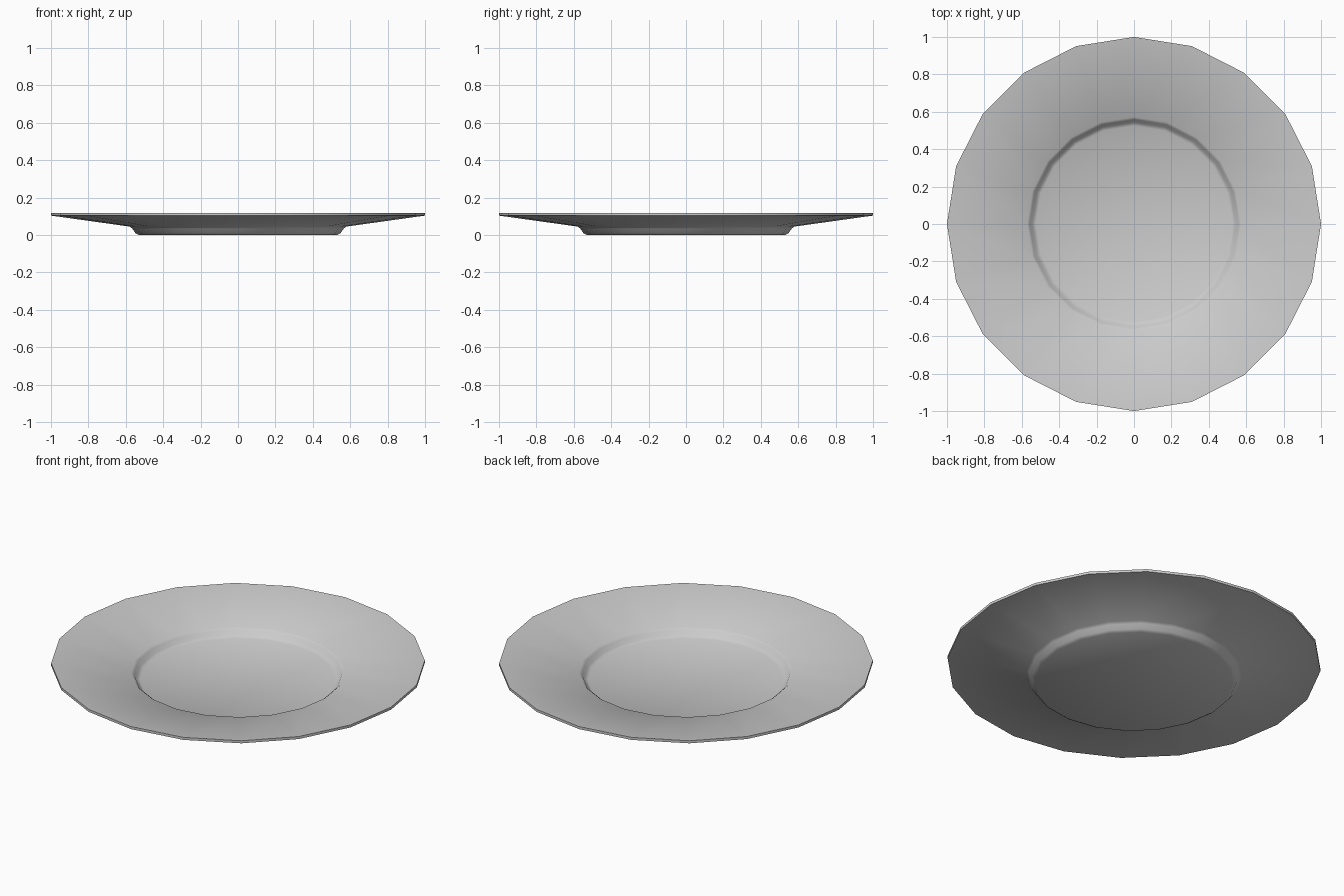
import bpy, bmesh, math

if "Cube" in bpy.data.objects:
    bpy.data.objects.remove(bpy.data.objects["Cube"])

SIDES = 20

# Plate cross-section (radius, height): underside outwards, rim, then top inwards
PROFILE = [(0, 0), (0.53, 0), (0.548, 0.01), (0.565, 0.034), (0.578, 0.045),
           (1.0, 0.104), (1.0, 0.119),
           (0.572, 0.059), (0.558, 0.048), (0.543, 0.024), (0.525, 0.015), (0, 0.015)]


def lathe(name, profile, sides):
    """Spin a profile about z into a closed solid."""
    bm = bmesh.new()
    verts = [bm.verts.new((r, 0, z)) for r, z in profile]
    edges = [bm.edges.new(pair) for pair in zip(verts, verts[1:])]
    bmesh.ops.spin(bm, geom=verts + edges, cent=(0, 0, 0), axis=(0, 0, 1),
                   angle=math.tau, steps=sides, use_merge=True)
    bmesh.ops.remove_doubles(bm, verts=bm.verts, dist=1e-4)
    bmesh.ops.recalc_face_normals(bm, faces=bm.faces)
    mesh = bpy.data.meshes.new(name)
    bm.to_mesh(mesh)
    bm.free()
    obj = bpy.data.objects.new(name, mesh)
    bpy.context.collection.objects.link(obj)
    return obj


# Shallow plate with a wide sloping rim and a recessed centre
plate = lathe("plate", PROFILE, SIDES)
bpy.context.view_layer.objects.active = plate
plate.select_set(True)
bpy.ops.object.shade_smooth_by_angle(angle=math.radians(50))
